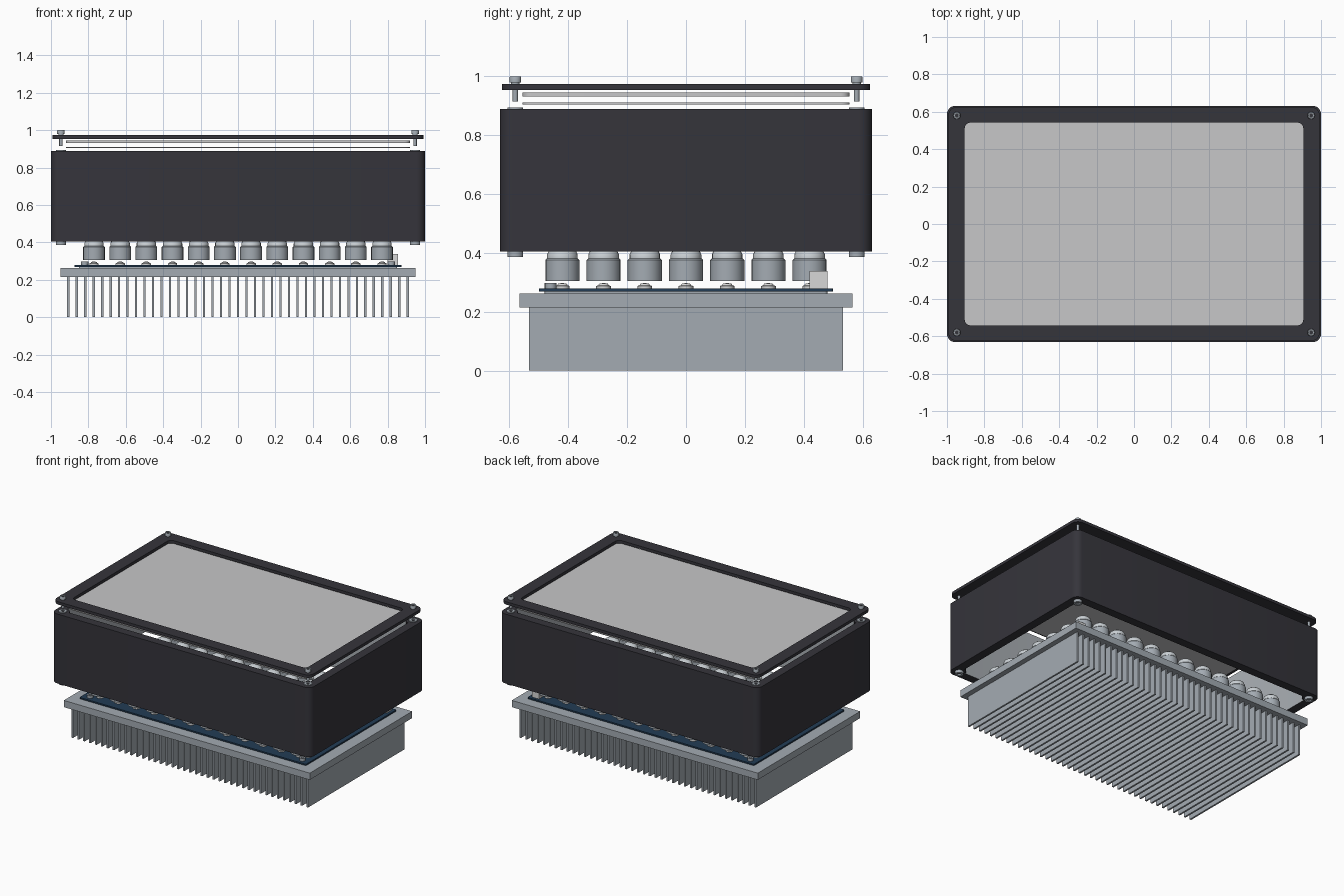
import bpy, bmesh, math
from mathutils import Vector

if "Cube" in bpy.data.objects:
    bpy.data.objects.remove(bpy.data.objects["Cube"], do_unlink=True)


def material(name, rgb):
    m = bpy.data.materials.new(name)
    m.use_nodes = True
    m.diffuse_color = (*rgb, 1)
    m.node_tree.nodes["Principled BSDF"].inputs["Base Color"].default_value = (*rgb, 1)
    return m


HOUSING = material("charcoal housing", (0.036, 0.035, 0.044))
METAL = material("brushed metal", (0.37, 0.41, 0.45))
LINER = material("reflector grey", (0.42, 0.45, 0.48))
GLASS = material("frosted pane", (0.57, 0.57, 0.58))
BOARD = material("dark blue board", (0.016, 0.045, 0.09))
LENS = material("clear lens", (0.60, 0.64, 0.67))
PLASTIC = material("white plastic", (0.68, 0.68, 0.68))


def finish(bm, name, *mats):
    """Smooth shallow edges, keep the rest sharp, and link the object."""
    bmesh.ops.recalc_face_normals(bm, faces=bm.faces)
    for f in bm.faces:
        f.smooth = True
    for e in bm.edges:
        e.smooth = len(e.link_faces) == 2 and e.calc_face_angle() < 0.6
    mesh = bpy.data.meshes.new(name)
    bm.to_mesh(mesh)
    bm.free()
    for m in mats:
        mesh.materials.append(m)
    ob = bpy.data.objects.new(name, mesh)
    bpy.context.collection.objects.link(ob)
    return ob


def outline(hx, hy, r, steps=6):
    """Rounded rectangle, counter-clockwise."""
    pts = []
    for k, (sx, sy) in enumerate([(1, 1), (-1, 1), (-1, -1), (1, -1)]):
        for i in range(steps + 1):
            a = math.pi / 2 * (k + i / steps)
            pts.append((sx * (hx - r) + r * math.cos(a), sy * (hy - r) + r * math.sin(a)))
    return pts


def slab(name, hx, hy, r, z0, z1, mat):
    bm = bmesh.new()
    base = bm.faces.new([bm.verts.new((x, y, z0)) for x, y in outline(hx, hy, r)])
    top = bmesh.ops.extrude_face_region(bm, geom=[base])["geom"]
    bmesh.ops.translate(bm, vec=(0, 0, z1 - z0),
                        verts=[v for v in top if isinstance(v, bmesh.types.BMVert)])
    return finish(bm, name, mat)


def ring(name, outer, inner, z0, z1, mat, inside):
    """Rounded frame; the faces of the opening get the second material."""
    bm = bmesh.new()
    loops = [[bm.verts.new((x, y, z)) for x, y in outline(*o)]
             for o, z in [(outer, z0), (outer, z1), (inner, z1), (inner, z0)]]
    n = len(loops[0])
    for k in range(4):
        a, b = loops[k], loops[(k + 1) % 4]
        for i in range(n):
            j = (i + 1) % n
            f = bm.faces.new((a[i], a[j], b[j], b[i]))
            f.material_index = 1 if k == 2 else 0
    return finish(bm, name, mat, inside)


def lathe(name, profile, centres, mats, segments=16, split=None):
    """Turn an (r, z) profile around z at every centre; faces above split use mats[1]."""
    bm = bmesh.new()
    for cx, cy in centres:
        rows = []
        for r, z in profile:
            count = 1 if r == 0 else segments
            rows.append([bm.verts.new((cx + r * math.cos(2 * math.pi * i / segments),
                                       cy + r * math.sin(2 * math.pi * i / segments), z))
                         for i in range(count)])
        for a, b in zip(rows, rows[1:]):
            for i in range(segments):
                j = (i + 1) % segments
                quad = [a[i % len(a)], a[j % len(a)], b[j % len(b)], b[i % len(b)]]
                f = bm.faces.new(list(dict.fromkeys(quad)))
                if split and f.calc_center_median().z > split:
                    f.material_index = 1
    return finish(bm, name, *mats)


def boxes(name, size, centres, mat):
    bm = bmesh.new()
    for c in centres:
        verts = bmesh.ops.create_cube(bm, size=1)["verts"]
        bmesh.ops.scale(bm, vec=size, verts=verts)
        bmesh.ops.translate(bm, vec=c, verts=verts)
    return finish(bm, name, mat)


def corners(x, y):
    return [(sx * x, sy * y) for sx in (-1, 1) for sy in (-1, 1)]


# Heat sink: fins under a base plate
FINS = 41
boxes("heat_sink_fins", Vector((0.012, 1.066, 0.216)),
      [(-0.908 + 1.816 * i / (FINS - 1), 0, 0.108) for i in range(FINS)], METAL)
boxes("heat_sink_base", Vector((1.9, 1.13, 0.047)), [(0, 0, 0.2385)], METAL)

# Thermal pad, circuit board, board screws and connector
slab("thermal_pad", 0.85, 0.48, 0.01, 0.262, 0.269, METAL)
slab("circuit_board", 0.875, 0.5, 0.01, 0.269, 0.279, BOARD)
lathe("board_screws", [(0, 0.279), (0.02, 0.279), (0.02, 0.298), (0.01, 0.298),
                       (0.01, 0.29), (0, 0.29)], corners(0.82, 0.46), [METAL])
boxes("connector", Vector((0.055, 0.06, 0.06)), [(0.827, 0.45, 0.309)], PLASTIC)

# Light emitters with a lens floating above each
grid = [(0.14 * (i - 5.5), 0.14 * (j - 3)) for i in range(12) for j in range(7)]
lathe("emitters", [(0, 0.279), (0.025, 0.279), (0.025, 0.288), (0.018, 0.29),
                   (0.014, 0.296), (0, 0.298)], grid, [PLASTIC], 12)
lathe("lenses", [(0, 0.305), (0.058, 0.305), (0.058, 0.376), (0.052, 0.382), (0.052, 0.395),
                 (0.045, 0.41), (0.028, 0.422), (0, 0.427)],
      grid, [METAL, LENS], 20, split=0.383)

# Open housing with corner pillars and bushings
ring("housing", (1.0, 0.632, 0.045), (0.94, 0.572, 0.03), 0.405, 0.89, HOUSING, LINER)
posts = corners(0.947, 0.58)
lathe("corner_pillars", [(0, 0.406), (0.045, 0.406), (0.045, 0.889), (0, 0.889)],
      posts, [HOUSING])
lathe("bushings", [(0, 0.395), (0.013, 0.395), (0.013, 0.386), (0.027, 0.386),
                   (0.027, 0.895), (0.011, 0.895), (0.011, 0.885), (0, 0.885)],
      posts, [METAL])

# Two panes and the cover frame
slab("lower_pane", 0.92, 0.556, 0.03, 0.904, 0.911, GLASS)
slab("upper_pane", 0.92, 0.556, 0.03, 0.931, 0.946, GLASS)
ring("cover_frame", (0.992, 0.626, 0.045), (0.905, 0.542, 0.03), 0.954, 0.974, HOUSING, HOUSING)

# Cover screws with hexagonal sockets
lathe("cover_screws", [(0, 0.915), (0.009, 0.915), (0.009, 0.974), (0.014, 0.974),
                       (0.014, 0.979), (0.02, 0.979), (0.02, 0.997), (0.018, 1.0),
                       (0.011, 1.0), (0.011, 0.99), (0, 0.99)], posts, [METAL])
lathe("screw_sockets", [(0, 0.99), (0.01, 0.99), (0.01, 0.993), (0, 0.993)],
      posts, [HOUSING], 6)
